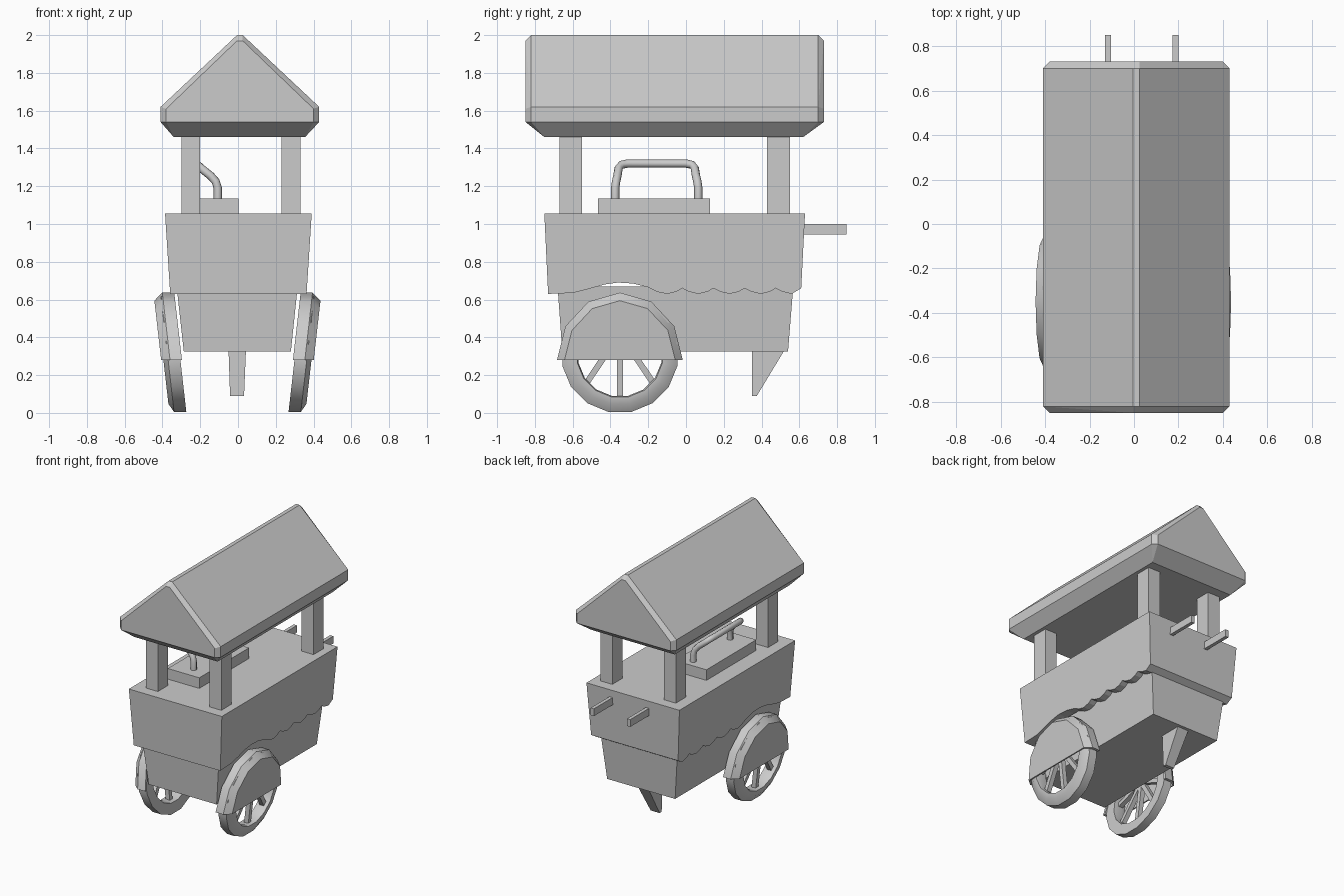
import bpy, bmesh
from math import sin, cos, pi, radians
from mathutils import Vector

if "Cube" in bpy.data.objects:
    bpy.data.objects.remove(bpy.data.objects["Cube"])


def finish(name, bm, smooth=None):
    bmesh.ops.remove_doubles(bm, verts=bm.verts, dist=1e-5)
    bmesh.ops.recalc_face_normals(bm, faces=bm.faces)
    mesh = bpy.data.meshes.new(name)
    bm.to_mesh(mesh)
    bm.free()
    ob = bpy.data.objects.new(name, mesh)
    bpy.context.collection.objects.link(ob)
    if smooth:
        bpy.ops.object.select_all(action='DESELECT')
        ob.select_set(True)
        bpy.context.view_layer.objects.active = ob
        bpy.ops.object.shade_smooth_by_angle(angle=radians(smooth))
    return ob


def hull(name, pts):
    bm = bmesh.new()
    for p in pts:
        bm.verts.new(p)
    bmesh.ops.convex_hull(bm, input=bm.verts)
    bmesh.ops.dissolve_limit(bm, angle_limit=radians(1), verts=bm.verts, edges=bm.edges)
    return finish(name, bm)


def frustum(name, low, high):
    """Tapered box; low and high are (x0, x1, y0, y1, z)."""
    return hull(name, [(x, y, r[4]) for r in (low, high) for x in r[:2] for y in r[2:4]])


def box(name, x0, x1, y0, y1, z0, z1):
    return frustum(name, (x0, x1, y0, y1, z0), (x0, x1, y0, y1, z1))


# Roof: bevelled gable prism tapering to a flat underside
roof = []
for y, ridge, eave, half in ((-.85, 1.97, 1.61, .39), (-.82, 2.0, 1.62, .42),
                             (.70, 2.0, 1.62, .42), (.73, 1.97, 1.61, .39)):
    for s in (-1, 1):
        roof += [(.01 + s * .015, y, ridge), (.01 + s * half, y, eave), (.01 + s * half, y, 1.54)]
roof += [(x, y, 1.46) for x in (-.34, .355) for y in (-.75, .62)]
hull("roof", roof)

# Four roof posts
for x in (-.30, .23):
    for y in (-.67, .43):
        box("roof_post", x, x + .10, y, y + .12, 1.04, 1.48)

# Upper body with a scalloped lower edge that arches over the wheels
edge = [(-.73, .63), (-.60, .635), (-.52, .655), (-.43, .68), (-.36, .69), (-.28, .685),
        (-.20, .665), (-.15, .64), (-.10, .63)]
for i in range(4):
    y = -.10 + i * .165
    edge += [(y + .05, .642), (y + .08, .66), (y + .115, .642), (y + .165, .63)]
edge += [(.61, .66)]
profile = edge + [(.63, 1.055), (-.75, 1.055)]
bm = bmesh.new()
sides = []
for s in (-1, 1):
    sides.append([bm.verts.new((.002 + s * (.361 + (z - .63) * .064), y, z)) for y, z in profile])
    bm.faces.new(sides[-1])
for i in range(len(profile)):
    j = (i + 1) % len(profile)
    bm.faces.new((sides[0][i], sides[0][j], sides[1][j], sides[1][i]))
finish("upper_body", bm)

# Lower body
frustum("lower_body", (-.287, .28, -.655, .54, .325), (-.325, .316, -.68, .568, .67))

# Front-to-back tapered stand
hull("stand", [(-.05, .35, .33), (.042, .35, .33), (-.05, .52, .33), (.042, .52, .33),
               (-.042, .35, .09), (.032, .35, .09), (-.042, .375, .09), (.032, .375, .09)])

# Push handles at the back
for x in (-.13, .174):
    box("push_handle", x, x + .027, .58, .85, .945, 1.0)

# Counter block with its bent rail
box("counter_block", -.26, .003, -.466, .128, 1.04, 1.135)
half = [(-.107, -.375, 1.12), (-.107, -.375, 1.19), (-.118, -.37, 1.225), (-.145, -.363, 1.255),
        (-.195, -.357, 1.295), (-.215, -.343, 1.313), (-.225, -.31, 1.32)]
path = half + [(x, -.31 - y, z) for x, y, z in reversed(half)]
curve = bpy.data.curves.new("counter_rail", 'CURVE')
curve.dimensions = '3D'
curve.bevel_depth = .022
curve.bevel_resolution = 2
spline = curve.splines.new('POLY')
spline.points.add(len(path) - 1)
for p, co in zip(spline.points, path):
    p.co = (*co, 1)
bpy.context.collection.objects.link(bpy.data.objects.new("counter_rail", curve))

# Wheels and mudguards, leaning outwards towards the top
CY = -.35


def lean(side, a, y, z):
    return Vector((-.003 + side * (a + .114 * z), y, z))


def sweep(name, side, section, angles, cz, ry, rz, closed):
    """Sweep an (axis offset, radius factor) section round the wheel centre."""
    bm = bmesh.new()
    rings = [[bm.verts.new(lean(side, a, CY + cos(t) * r * ry, cz + sin(t) * r * rz))
              for a, r in section] for t in angles]
    n = len(section)
    pairs = list(zip(rings, rings[1:]))
    if closed:
        pairs.append((rings[-1], rings[0]))
    else:
        bm.faces.new(rings[0])
        bm.faces.new(rings[-1])
    for p, q in pairs:
        for i in range(n):
            j = (i + 1) % n
            bm.faces.new((p[i], p[j], q[j], q[i]))
    return finish(name, bm, 35)


for side, label in ((-1, "left"), (1, "right")):
    sweep(label + "_wheel_rim", side,
          [(.27, 1), (.335, 1), (.36, .86), (.36, .74), (.335, .72), (.27, .74)],
          [(i + .5) * pi / 8 for i in range(16)], .31, .311, .311, True)
    sweep(label + "_mudguard", side,
          [(.262, 1), (.325, 1), (.372, .88), (.372, 0), (.362, 0), (.362, .86), (.32, .94), (.262, .94)],
          [i * pi / 6 for i in range(7)], .28, .333, .357, False)
    # Spokes fan out from a point behind the mudguard
    for deg, length in ((-68, .24), (-34, .32), (0, .345), (34, .32), (68, .24)):
        d = Vector((sin(radians(deg)), -cos(radians(deg))))
        w = Vector((-d.y, d.x)) * .016
        pts = []
        for t in (0, length):
            for k in (-1, 1):
                p = Vector((CY, .42)) + d * t + w * k
                pts += [lean(side, a, p.x, p.y) for a in (.30, .335)]
        hull(label + "_spoke", pts)
